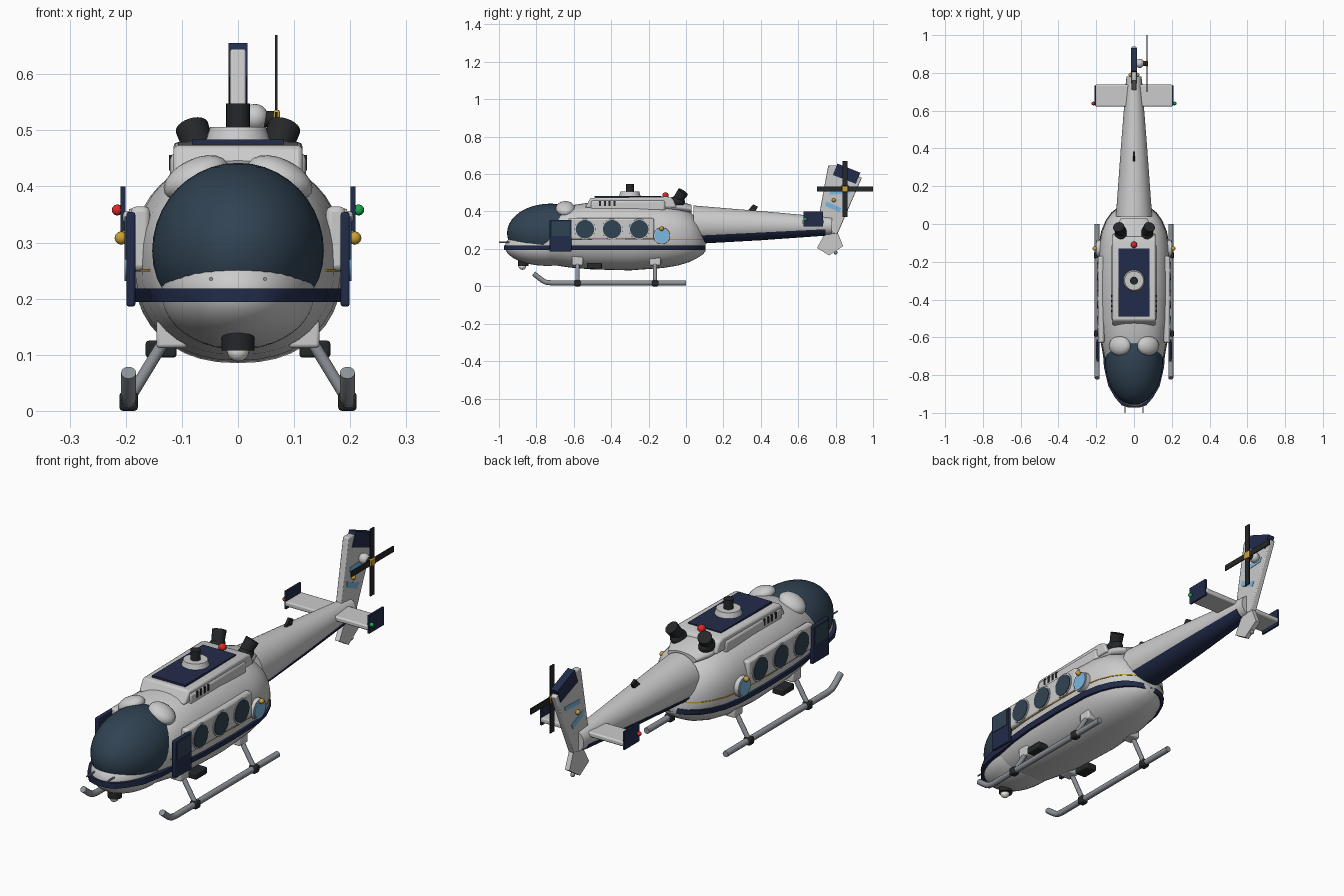
import bpy, bmesh, math
from mathutils import Vector, Matrix

if "Cube" in bpy.data.objects:
    bpy.data.objects.remove(bpy.data.objects["Cube"])


def material(name, r, g, b):
    m = bpy.data.materials.new(name)
    m.diffuse_color = (r, g, b, 1)
    m.use_nodes = True
    m.node_tree.nodes["Principled BSDF"].inputs["Base Color"].default_value = m.diffuse_color
    return m


GREY = material("light_grey", .6, .6, .59)
STEEL = material("steel", .27, .29, .32)
NAVY = material("navy", .016, .025, .07)
GLASS = material("glass", .03, .055, .085)
BLACK = material("black", .018, .02, .022)
BLUE = material("sky_blue", .2, .48, .75)
GOLD = material("gold", .6, .35, .04)
RED = material("red", .75, .02, .02)
GREEN = material("green", .01, .4, .08)
WHITE = material("white", .8, .8, .75)
SIDES = ((1, "right"), (-1, "left"))


def finish(name, bm, mat, bevel=0):
    bmesh.ops.recalc_face_normals(bm, faces=bm.faces)
    me = bpy.data.meshes.new(name)
    bm.to_mesh(me)
    bm.free()
    me.shade_smooth()
    me.set_sharp_from_angle(angle=math.radians(35))
    me.materials.append(mat)
    ob = bpy.data.objects.new(name, me)
    bpy.context.collection.objects.link(ob)
    if bevel:
        b = ob.modifiers.new("bevel", "BEVEL")
        b.width, b.segments = bevel, 2
    return ob


def box(name, c, size, mat=GREY, bevel=0, rot=None):
    bm = bmesh.new()
    bmesh.ops.create_cube(bm, size=1)
    m = Matrix.Translation(c) @ (rot or Matrix()) @ Matrix.Diagonal((*size, 1))
    bm.transform(m)
    return finish(name, bm, mat, bevel)


def ball(name, c, r, mat=GREY, rot=None, seg=32):
    r = (r, r, r) if isinstance(r, (int, float)) else r
    bm = bmesh.new()
    bmesh.ops.create_uvsphere(bm, u_segments=seg, v_segments=seg // 2, radius=1)
    bm.transform(Matrix.Translation(c) @ (rot or Matrix()) @ Matrix.Diagonal((*r, 1)))
    return finish(name, bm, mat)


def rod(name, a, b, r1, mat=GREY, r2=None, seg=24):
    a, b = Vector(a), Vector(b)
    bm = bmesh.new()
    bmesh.ops.create_cone(bm, cap_ends=True, segments=seg, radius1=r1,
                          radius2=r1 if r2 is None else r2, depth=(b - a).length)
    bm.transform(Matrix.Translation((a + b) / 2) @ (b - a).to_track_quat("Z", "Y").to_matrix().to_4x4())
    return finish(name, bm, mat)


def prism(name, yz, x0, x1, mat=GREY, bevel=0):
    bm = bmesh.new()
    rings = [[bm.verts.new((x, y, z)) for y, z in yz] for x in (x0, x1)]
    n = len(yz)
    for ring in rings:
        bm.faces.new(ring)
    for i in range(n):
        bm.faces.new((rings[0][i], rings[0][(i + 1) % n], rings[1][(i + 1) % n], rings[1][i]))
    return finish(name, bm, mat, bevel)


def loft(name, stations, mat=GREY, power=2.0, grow=0, cuts=(), n=40):
    """Skin rounded sections (y, half width, bottom, top); cuts remove the side a normal points to."""
    bm = bmesh.new()
    rings = []
    for y, w, zb, zt in stations:
        ring = []
        for i in range(n):
            t = 2 * math.pi * i / n
            c, s = math.cos(t), math.sin(t)
            x = math.copysign(abs(c) ** (2 / power), c) * (w + grow)
            z = (zb + zt) / 2 + math.copysign(abs(s) ** (2 / power), s) * ((zt - zb) / 2 + grow)
            ring.append(bm.verts.new((x, y, z)))
        rings.append(ring)
    for a, b in zip(rings, rings[1:]):
        for i in range(n):
            bm.faces.new((a[i], a[(i + 1) % n], b[(i + 1) % n], b[i]))
    bm.faces.new(rings[0])
    bm.faces.new(rings[-1])
    for co, no in cuts:
        geom = bm.verts[:] + bm.edges[:] + bm.faces[:]
        cut = bmesh.ops.bisect_plane(bm, geom=geom, plane_co=co, plane_no=no, clear_outer=True)
        bmesh.ops.edgeloop_fill(bm, edges=[e for e in cut["geom_cut"] if isinstance(e, bmesh.types.BMEdge)])
    return finish(name, bm, mat)


# Fuselage, nose and canopy
hull = [(-.82, .10, .135, .29), (-.76, .14, .12, .36), (-.70, .157, .112, .405), (-.62, .172, .10, .432),
        (-.5, .184, .09, .45), (-.3, .188, .085, .45), (-.12, .184, .098, .44), (-.04, .17, .112, .425),
        (.02, .145, .13, .40), (.06, .115, .15, .36), (.09, .075, .17, .30), (.105, .03, .19, .23)]
loft("fuselage", hull, power=2.3)
ball("nose", (0, -.74, .212), (.138, .228, .103), seg=40)
ball("canopy_glass", (0, -.725, .285), (.153, .232, .157), GLASS, seg=40)
band = [(-.972, .02, .15, .27), (-.96, .055, .14, .28), (-.92, .09, .13, .29), (-.86, .125, .12, .30),
        (-.76, .15, .12, .36)] + hull[2:]
loft("navy_waistband", band, NAVY, 2.3, .01, [((0, 0, .218), (0, 0, 1)), ((0, 0, .194), (0, 0, -1))])
loft("gold_pinstripe", hull[2:], GOLD, 2.3, .003, [((0, 0, .253), (0, 0, 1)), ((0, 0, .248), (0, 0, -1))])

# Tail boom with navy underside
boom = [(.04, .096, .23, .432), (.4, .07, .25, .402), (.78, .04, .277, .368)]
loft("tail_boom", boom)
loft("boom_underside", boom, NAVY, 2, .004, [((0, .05, .27), (0, -.05, 1)), ((0, .745, 0), (0, 1, 0))])
prism("boom_antenna", [(.33, .405), (.37, .40), (.385, .425), (.36, .438)], -.006, .006, BLACK)

# Engine cowling and deck
prism("cowling", [(-.54, .42), (-.51, .473), (-.10, .479), (-.07, .47), (-.05, .42)], -.115, .115, GREY, .008)
box("cowling_base", (0, -.31, .43), (.242, .40, .06), GREY, .012)
loft("cowling_tail", [(-.12, .11, .39, .47), (-.03, .10, .39, .455), (.03, .07, .39, .435)])
box("navy_deck", (0, -.31, .479), (.164, .36, .009), NAVY)
rod("mast_base", (0, -.3, .48), (0, -.3, .506), .058, GREY, .05, 32)
rod("mast", (0, -.3, .506), (0, -.3, .548), .021, BLACK)
ball("beacon", (0, -.11, .486), .017, RED, seg=16)

# Fin, stripes and lower fin
prism("tail_fin", [(.695, .29), (.76, .645), (.80, .645), (.94, .58), (.81, .28)], -.014, .014, GREY, .004)
prism("fin_cap", [(.785, .595), (.81, .656), (.932, .607), (.908, .548)], -.017, .017, NAVY)
prism("fin_stripe_low", [(.745, .43), (.82, .395), (.832, .418), (.748, .455)], -.016, .016, BLUE)
prism("fin_stripe_high", [(.768, .49), (.872, .495), (.882, .515), (.771, .51)], -.016, .016, BLUE)
prism("lower_fin", [(.745, .285), (.70, .205), (.765, .165), (.84, .215), (.81, .29)], -.011, .011)
ball("fin_bumper", (0, .80, .18), .01, STEEL, seg=12)

# Tail rotor
ball("tail_gearbox", (.03, .85, .523), .024, seg=20)
rod("tail_rotor_shaft", (.02, .85, .52), (.066, .85, .52), .014, BLACK)
box("tail_blades_vertical", (.068, .85, .52), (.005, .026, .30), BLACK)
box("tail_blades_level", (.068, .85, .52), (.005, .30, .026), BLACK)
box("tail_rotor_hub", (.069, .85, .52), (.012, .033, .033), GOLD, .004)

# Stabiliser
box("stabiliser", (0, .68, .345), (.41, .115, .022), GREY, .006)

# Nose searchlight
rod("searchlight_mount", (0, -.87, .145), (0, -.87, .108), .029, BLACK)
ball("searchlight", (0, -.875, .108), .02, WHITE, seg=20)

for s, side in SIDES:
    # Stabiliser end plates and navigation lights
    box(f"{side}_end_plate", (s * .205, .68, .36), (.009, .105, .08), NAVY)
    ball(f"{side}_nav_light", (s * .215, .638, .358), .01, GREEN if s > 0 else RED, seg=12)

    # Cabin side panel and round windows
    box(f"{side}_cabin_panel", (s * .174, -.40, .307), (.034, .46, .115), GREY, .01)
    for i, y in enumerate((-.54, -.395, -.25)):
        rod(f"{side}_window_frame_{i}", (s * .16, y, .305), (s * .194, y, .305), .058, GREY, .055, 32)
        rod(f"{side}_window_{i}", (s * .16, y, .305), (s * .197, y, .305), .049, GLASS, seg=32)

    # Cockpit door
    box(f"{side}_door", (s * .191, -.67, .27), (.016, .118, .168), NAVY, .004)
    box(f"{side}_door_window", (s * .196, -.67, .308), (.012, .092, .076), GLASS)

    # Round badge with gold knob
    rod(f"{side}_badge", (s * .16, -.13, .27), (s * .198, -.13, .27), .046, GREY, .044, 32)
    rod(f"{side}_badge_disc", (s * .16, -.13, .27), (s * .202, -.13, .27), .039, BLUE, seg=32)
    ball(f"{side}_badge_knob", (s * .208, -.13, .308), .012, GOLD, seg=12)
    ball(f"{side}_fin_knob", (s * .018, .79, .46), .011, GOLD, seg=12)

    # Cowling vents, intakes and exhausts
    for i in range(4):
        box(f"{side}_vent_{i}", (s * .120, -.46 + i * .026, .442), (.006, .011, .028), BLACK)
    ball(f"{side}_intake", (s * .075, -.645, .415), (.062, .052, .034), GREY,
         Matrix.Rotation(s * .45, 4, "Y"), 20)
    ball(f"{side}_exhaust_elbow", (s * .07, -.05, .452), (.032, .045, .03), BLACK, seg=20)
    rod(f"{side}_exhaust_pipe", (s * .066, -.05, .455), (s * .082, -.015, .505), .026, BLACK, .03)

    # Pitot tube
    rod(f"{side}_pitot", (s * .048, -1.0, .235), (s * .048, -.93, .235), .0035, STEEL, seg=10)

    # Skid tube with turned-up toe, struts and brackets
    cu = bpy.data.curves.new(f"{side}_skid", "CURVE")
    cu.dimensions, cu.bevel_depth, cu.bevel_resolution, cu.use_fill_caps = "3D", .0135, 4, True
    sp = cu.splines.new("POLY")
    pts = [(0, .018), (-.72, .018), (-.75, .022), (-.77, .033), (-.815, .068)]
    sp.points.add(len(pts) - 1)
    for p, (y, z) in zip(sp.points, pts):
        p.co = (s * .195, y, z, 1)
    cu.materials.append(STEEL)
    bpy.context.collection.objects.link(bpy.data.objects.new(f"{side}_skid", cu))
    for end, y in (("front", -.58), ("rear", -.165)):
        rod(f"{side}_{end}_strut", (s * .195, y, .02), (s * .128, y, .13), .0105, STEEL, seg=16)
        box(f"{side}_{end}_cuff", (s * .195, y, .0165), (.033, .035, .033), BLACK, .006)
        box(f"{side}_{end}_bracket", (s * .118, y, .137), (.055, .06, .05), GREY, .006)
    box(f"{side}_step", (s * .137, -.49, .11), (.055, .08, .03), BLACK, .005)
